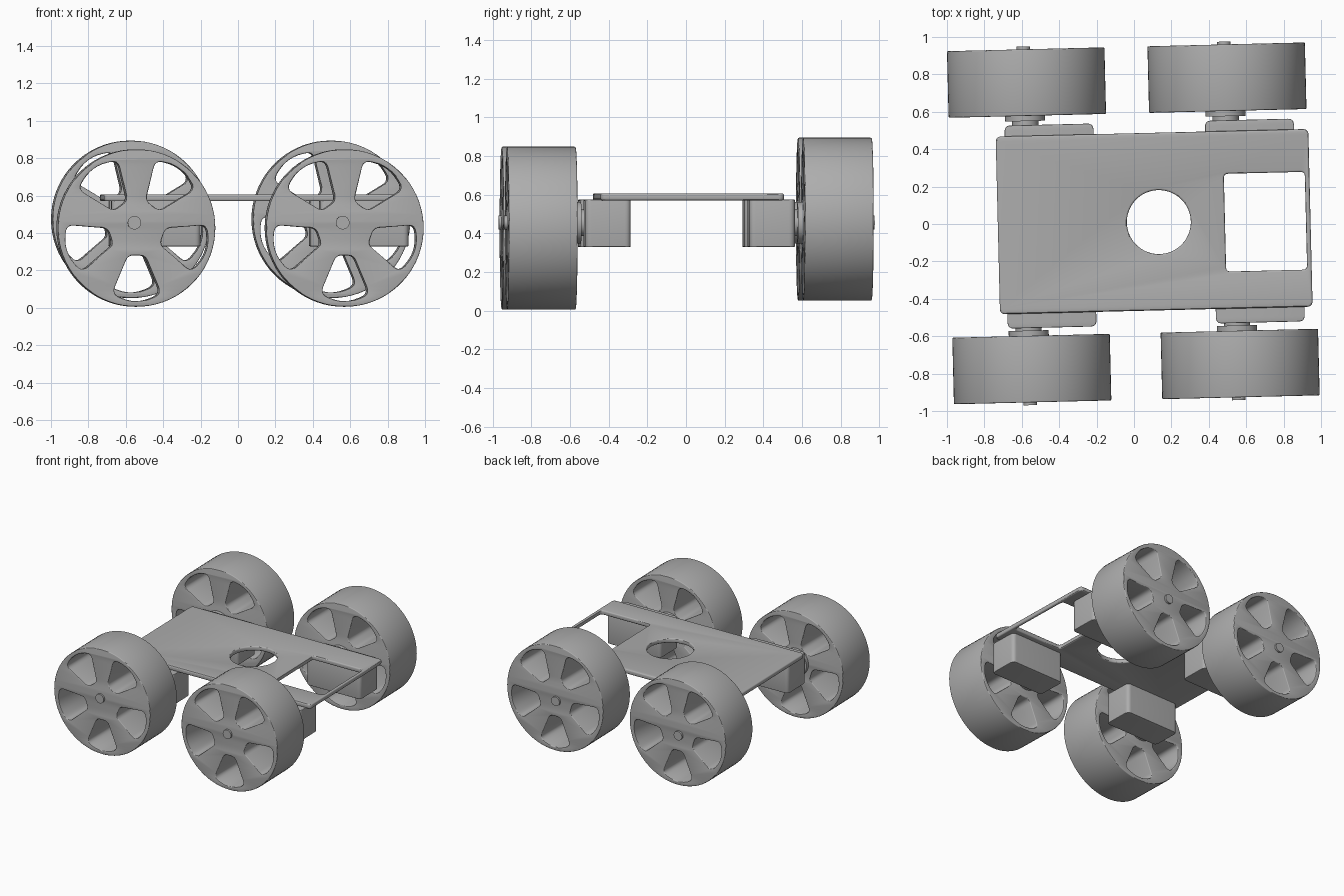
import bpy, bmesh
from math import radians, sin, cos, tau
from mathutils import Matrix, Vector

if "Cube" in bpy.data.objects:
    bpy.data.objects.remove(bpy.data.objects["Cube"])

grey = bpy.data.materials.new("plain_grey")
grey.use_nodes = True
COLOUR = (0.42, 0.42, 0.42, 1)
grey.diffuse_color = COLOUR
grey.node_tree.nodes["Principled BSDF"].inputs["Base Color"].default_value = COLOUR

# The whole cart is turned a little about the vertical axis
YAW = Matrix.Rotation(radians(1.4), 4, 'Z')
UPRIGHT = Matrix.Rotation(radians(90), 4, 'X')


def circle(r, cx=0, cy=0, n=72):
    return [(cx + r * cos(tau * i / n), cy + r * sin(tau * i / n)) for i in range(n)]


def rounded(corners, steps=6):
    """Round each (x, y, distance) corner of a polygon."""
    out = []
    for i, (x, y, d) in enumerate(corners):
        p = Vector((x, y))
        a = p + (Vector(corners[i - 1][:2]) - p).normalized() * d
        b = p + (Vector(corners[(i + 1) % len(corners)][:2]) - p).normalized() * d
        for k in range(steps + 1):
            t = k / steps
            out.append(tuple(a * (1 - t) ** 2 + p * 2 * t * (1 - t) + b * t * t))
    return out


def rectangle(w, h, r, cx=0, cy=0):
    return rounded([(cx + sx * w / 2, cy + sy * h / 2, r)
                    for sx, sy in ((-1, -1), (1, -1), (1, 1), (-1, 1))])


def slab(name, outlines, depth, bevel):
    """Mesh from a filled flat profile with holes, thickened along z."""
    curve = bpy.data.curves.new(name, 'CURVE')
    curve.dimensions = '2D'
    curve.fill_mode = 'BOTH'
    curve.extrude = depth / 2 - bevel
    curve.bevel_depth = bevel
    curve.bevel_resolution = 2
    for pts in outlines:
        s = curve.splines.new('POLY')
        s.points.add(len(pts) - 1)
        for q, (x, y) in zip(s.points, pts):
            q.co = (x, y, 0, 1)
        s.use_cyclic_u = True
    temp = bpy.data.objects.new(name, curve)
    bpy.context.collection.objects.link(temp)
    dg = bpy.context.evaluated_depsgraph_get()
    mesh = bpy.data.meshes.new_from_object(temp.evaluated_get(dg))
    bpy.data.objects.remove(temp)
    return finish(mesh, name)


def rod(name, sections):
    """Stepped round rod along z from (start, end, radius) sections."""
    bm = bmesh.new()
    for a, b, r in sections:
        bmesh.ops.create_cone(bm, cap_ends=True, segments=40, radius1=r, radius2=r,
                              depth=b - a, matrix=Matrix.Translation((0, 0, (a + b) / 2)))
    mesh = bpy.data.meshes.new(name)
    bm.to_mesh(mesh)
    bm.free()
    return finish(mesh, name)


def finish(mesh, name):
    bm = bmesh.new()
    bm.from_mesh(mesh)
    bmesh.ops.remove_doubles(bm, verts=bm.verts, dist=0.0001)
    bmesh.ops.recalc_face_normals(bm, faces=bm.faces)
    bm.to_mesh(mesh)
    bm.free()
    mesh.name = name
    mesh.materials.clear()
    mesh.materials.append(grey)
    return mesh


def place(name, mesh, location, turn=Matrix.Identity(4)):
    ob = bpy.data.objects.new(name, mesh)
    bpy.context.collection.objects.link(ob)
    ob.matrix_world = YAW @ Matrix.Translation(location) @ turn
    bpy.ops.object.select_all(action='DESELECT')
    ob.select_set(True)
    bpy.context.view_layer.objects.active = ob
    bpy.ops.object.shade_smooth_by_angle(angle=radians(30))
    return ob


# Chassis plate with a round hole and a square window
plate = slab("chassis_plate", [
    rectangle(1.652, 0.93, 0.02, 0.108, 0.01),
    circle(0.181, 0.133, 0.007),
    rectangle(0.453, 0.543, 0.035, 0.703, -0.005)], 0.036, 0.01)
place("chassis_plate", plate, (0, 0, 0.588))

# Wheel: thick disc with five wedge openings
opening = rounded([(-0.05, 0.14, 0.035), (-0.14, 0.355, 0.05), (0, 0.415, 0.09),
                   (0.14, 0.355, 0.05), (0.05, 0.14, 0.035)])
outlines = [circle(0.415)]
for k in range(5):
    c, s = cos(tau * (k + 0.5) / 5), sin(tau * (k + 0.5) / 5)
    outlines.append([(x * c - y * s, x * s + y * c) for x, y in opening])
wheel = slab("wheel", outlines, 0.356, 0.006)

# Motor box and the stepped axle that leaves it
motor = slab("motor", [rectangle(0.467, 0.227, 0.028)], 0.245, 0.004)
axle = rod("axle", [(0.42, 0.562, 0.07), (0.556, 0.603, 0.107), (0.595, 0.955, 0.036)])

# (name, axle x, side, wheel height)
corners = [("front_right", -0.577, -1, 0.4265), ("front_left", 0.537, -1, 0.4265),
           ("back_right", -0.568, 1, 0.473), ("back_left", 0.504, 1, 0.473)]
for name, x, side, height in corners:
    shift = 0.008 if side > 0 else 0
    place(name + "_wheel", wheel, (x + 0.012, side * 0.762 + shift, height), UPRIGHT)
    place(name + "_motor", motor, (x + 0.126, side * 0.425, 0.4515))
    turn = UPRIGHT if side < 0 else UPRIGHT.inverted()
    place(name + "_axle", axle, (x, shift, 0.455), turn)
